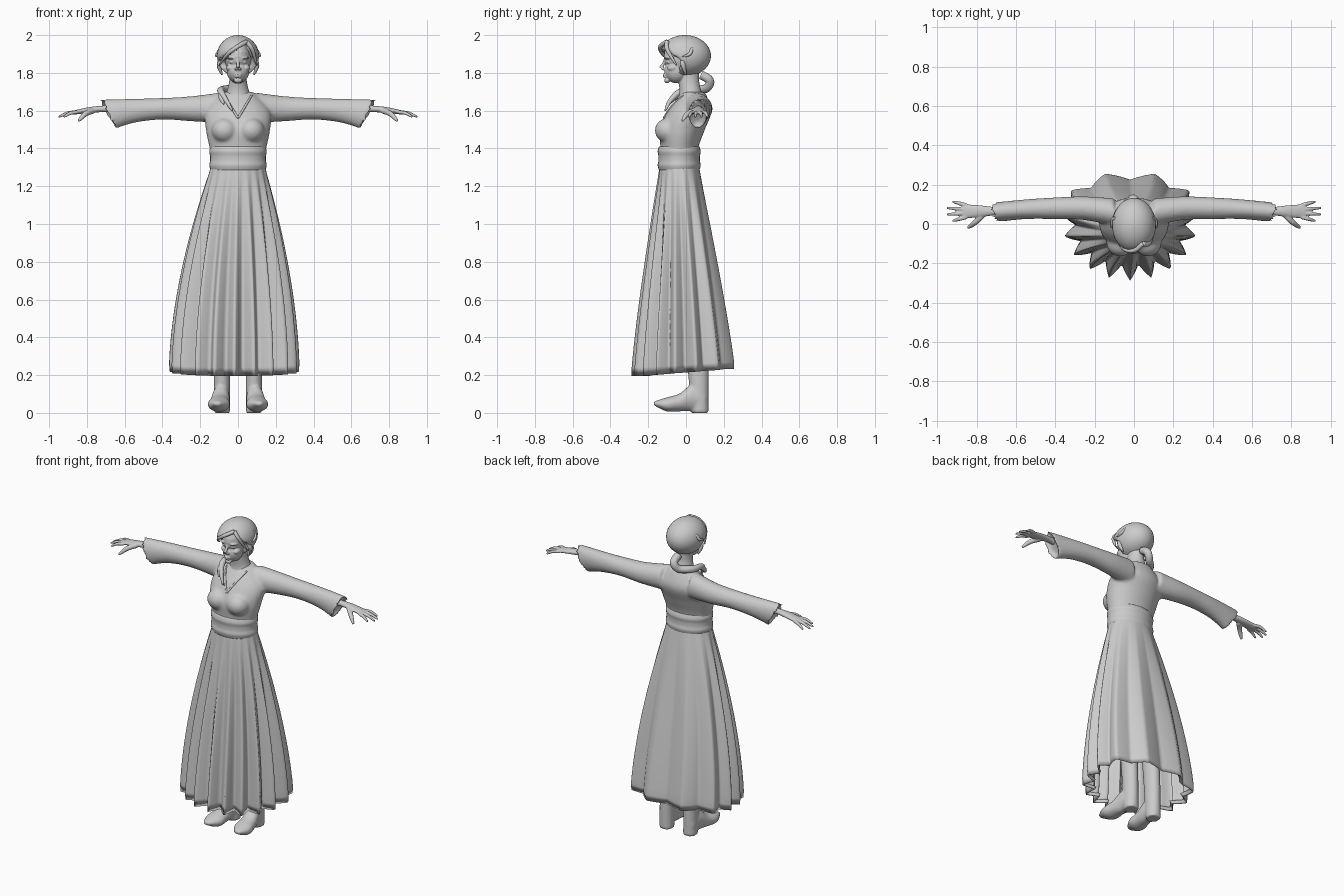
import bpy, bmesh, math
from mathutils import Vector, Matrix

if "Cube" in bpy.data.objects:
    bpy.data.objects.remove(bpy.data.objects["Cube"])

grey = bpy.data.materials.new("plain grey")
grey.use_nodes = True
colour = (.6, .6, .6, 1)
grey.diffuse_color = colour
grey.node_tree.nodes["Principled BSDF"].inputs["Base Color"].default_value = colour


def smooth_path(points, steps=5):
    """Catmull-Rom samples through a list of points."""
    points = [Vector(p) for p in points]
    last, path = len(points) - 1, []
    for i in range(last):
        before, start, end, after = (points[min(max(k, 0), last)] for k in range(i - 1, i + 3))
        for step in range(steps):
            t = step / steps
            bend = 2 * before - 5 * start + 4 * end - after
            twist = 3 * (start - end) + after - before
            path.append(start + (end - before + (bend + twist * t) * t) * t / 2)
    return path + [points[last]]


def skin_rings(bm, rings, caps=True):
    """Bridge rings of points; returns the closing face when capped."""
    rows = [[bm.verts.new(point) for point in ring] for ring in rings]
    count = len(rows[0])
    for row, following in zip(rows, rows[1:]):
        for i in range(count):
            j = (i + 1) % count
            bm.faces.new((row[i], row[j], following[j], following[i]))
    if caps:
        bm.faces.new(rows[0])
        return bm.faces.new(rows[-1])


def loft(bm, axis, start, end, mid_a, half_a, mid_b, half_b, slant=0, sides=32):
    """Ellipses evenly spaced along an axis; each measure is a number or a list."""
    measures = (mid_a, half_a, mid_b, half_b, slant)
    stations = max(len(m) for m in measures if isinstance(m, tuple))
    columns = [m if isinstance(m, tuple) else (m,) * stations for m in measures]
    places = [start + (end - start) * i / (stations - 1) for i in range(stations)]
    rings = []
    for place, centre_a, size_a, centre_b, size_b, lean in smooth_path(zip(places, *columns)):
        ring = []
        for i in range(sides):
            angle = math.tau * i / sides
            a = centre_a + size_a * math.cos(angle)
            rise = size_b * math.sin(angle)
            b, p = centre_b + rise, place + lean * rise
            ring.append({"X": (p, a, b), "Y": (a, p, b), "Z": (a, b, p)}[axis])
        rings.append(ring)
    return skin_rings(bm, rings)


def ball(bm, centre, size, segments=24):
    placing = Matrix.Translation(centre) @ Matrix.Diagonal((*size, 1))
    bmesh.ops.create_uvsphere(bm, u_segments=segments, v_segments=segments // 2, radius=1, matrix=placing)


def tube(bm, points, thick, tip, sides=10):
    """Round strand that keeps its thickness and narrows towards the tip."""
    path = smooth_path(points)
    last, rings = len(path) - 1, []
    for i, point in enumerate(path):
        along = path[min(i + 1, last)] - path[max(i - 1, 0)]
        turn = along.to_track_quat("Z", "Y")
        radius = thick + (tip - thick) * (i / last) ** 3
        angles = [math.tau * k / sides for k in range(sides)]
        rings.append([point + turn @ Vector((math.cos(a), math.sin(a), 0)) * radius for a in angles])
    skin_rings(bm, rings)


def finish(name, bm, voxel=0, blur=0, mirror=False):
    bmesh.ops.recalc_face_normals(bm, faces=bm.faces)
    for face in bm.faces:
        face.smooth = True
    mesh = bpy.data.meshes.new(name)
    bm.to_mesh(mesh)
    bm.free()
    mesh.materials.append(grey)
    part = bpy.data.objects.new(name, mesh)
    bpy.context.collection.objects.link(part)
    if voxel:
        blend = part.modifiers.new("blend", "REMESH")
        blend.mode, blend.voxel_size, blend.use_smooth_shade = "VOXEL", voxel, True
    if blur:
        soften = part.modifiers.new("soften", "SMOOTH")
        soften.factor, soften.iterations = .5, blur
    if mirror:
        part.modifiers.new("mirror", "MIRROR").use_mirror_merge = False
    return part


# Bodice with bust and flared sleeves, blended into one cloth
bm = bmesh.new()
loft(bm, "Z", 1.3, 1.7, 0, (.13, .15, .17, .17, .08),
     (-.035, -.035, -.02, .02, .04), (.1, .1, .12, .115, .06))
cuffs = []
for side in (-1, 1):
    ball(bm, (side * .07, -.095, 1.495), (.07, .07, .066))
    cuffs.append(loft(bm, "X", side * .1, side * .7, (.06, .08, .08, .075, .06), (.07, .06, .055, .05, .05),
                      (1.615, 1.61, 1.61, 1.6, 1.58), (.08, .066, .057, .063, .078),
                      (0, 0, 0, side * .1, side * .6)))
bmesh.ops.recalc_face_normals(bm, faces=bm.faces)
bmesh.ops.inset_individual(bm, faces=cuffs, thickness=.018, depth=-.03)
bodice = finish("bodice", bm, voxel=.009, blur=6)

# Neckline edging laid on the bodice front
bpy.context.view_layer.update()
cloth = bodice.evaluated_get(bpy.context.evaluated_depsgraph_get())
bm = bmesh.new()
for side in (-1, 1):
    edge = []
    for i in range(9):
        above = Vector((side * .009 * i, -1, 1.56 + .015 * i))
        hit, spot, normal, index = cloth.ray_cast(above, Vector((0, 1, 0)))
        if hit:
            edge.append(spot)
    tube(bm, edge, thick=.006, tip=.005)
finish("neckline_edging", bm)

# Wide sash with rolled edges
bm = bmesh.new()
bulge = (0, .007, .003, .003, .007, 0)
loft(bm, "Z", 1.285, 1.41, 0, tuple(.145 + b for b in bulge), -.036, tuple(.107 + b for b in bulge))
finish("sash", bm)

# Pleated skirt: waist ellipse blending into a zigzag hem that curls under
def skirt_point(angle, drop, curl):
    c, s = math.cos(angle), math.sin(angle)
    pleat = math.asin(math.sin(15 * angle + 5 * c)) * (.02 - .006 * s)
    hem_x = c * (.31 + pleat) * (1 + .25 * max(s, 0)) - .02
    hem_y = s * (.25 + pleat)
    wide = curl * (1 - (1 - drop) ** 1.75)
    deep = curl * (1 - (1 - drop) ** 1.2)
    x = .145 * c + (hem_x - .145 * c) * wide
    waist_y = .105 * s - .035
    y = waist_y + (hem_y - waist_y) * deep
    return x, y, 1.3 - 1.09 * drop + (.02 * s + .2 * (1 - curl)) * drop ** 6

around = [math.tau * i / 180 for i in range(180)]
levels = [(i / 24, 1) for i in range(24)] + [(1, .98), (1, .94), (1, .88)]
bm = bmesh.new()
skin_rings(bm, [[skirt_point(a, drop, curl) for a in around] for drop, curl in levels], caps=False)
finish("skirt", bm)

# Legs and boots
bm = bmesh.new()
loft(bm, "Z", 0, .9, .085, .043, (.075, .06, .03, 0), (.045, .058, .06, .07))
loft(bm, "Y", -.17, .1, (.11, .103, .097, .09, .09), (.02, .057, .052, .045, .035),
     (.05, .045, .055, .08, .07), (.01, .037, .047, .07, .05))
finish("boots", bm, voxel=.008, blur=3, mirror=True)

# Hands with fingers and thumb
bm = bmesh.new()
loft(bm, "X", .6, .87, .065, (.027, .02, .03, .037), (1.605, 1.61, 1.604, 1.59), (.028, .018, .016, .011))
for finger in range(4):
    spread = finger - 1.5
    reach = .955 - .014 * spread ** 2
    knuckle = Vector((.85, .065 + .02 * spread, 1.592))
    tip = Vector((reach, .065 + .033 * spread, 1.566))
    middle = (knuckle + tip) / 2 + Vector((0, 0, .008))
    tube(bm, [knuckle, middle, tip], thick=.0105, tip=.005)
tube(bm, [(.765, .05, 1.6), (.805, .01, 1.585), (.845, -.02, 1.545)], thick=.016, tip=.006)
finish("hands", bm, voxel=.0045, blur=2, mirror=True)

# Head and neck with blended features
bm = bmesh.new()
ball(bm, (0, 0, 1.885), (.074, .118, .1))
ball(bm, (0, -.05, 1.81), (.06, .064, .065))
ball(bm, (0, -.1, 1.76), (.022, .015, .015))
loft(bm, "Z", 1.62, 1.82, 0, (.1, .065, .047, .045), (.02, .025, .015, .01), (.08, .06, .055, .06))
tube(bm, [(0, -.108, 1.875), (0, -.118, 1.85), (0, -.134, 1.826)], thick=.008, tip=.011)
for lip in (1.78, 1.79):
    ball(bm, (0, -.11, lip), (.02, .013, .005))
for side in (-1, 1):
    ball(bm, (side * .01, -.12, 1.821), (.009, .011, .007))
    ball(bm, (side * .032, -.09, 1.856), (.014, .014, .007))
    ball(bm, (side * .032, -.095, 1.878), (.026, .02, .007))
    ball(bm, (side * .043, -.07, 1.826), (.02, .03, .018))
finish("head", bm, voxel=.0038, blur=2)

# Hair cap: the face opening is tucked inside the head, with a side parting
bm = bmesh.new()
ball(bm, (0, -.006, 1.89), (.111, .138, .11), segments=64)
parting = .045
for vert in bm.verts:
    x, y, z = vert.co
    slope = .6 if x < parting else 1.3
    if y < -.04 and z < 1.955 - slope * abs(x - parting):
        vert.co = (x * .55, y * .5, z)
finish("hair", bm, blur=1)

# Loose strands around the face
bm = bmesh.new()
start = (parting, -.1, 1.965)
tube(bm, [start, (0, -.135, 1.94), (-.055, -.123, 1.9), (-.1, -.05, 1.84)], thick=.012, tip=.003)
tube(bm, [start, (.075, -.1, 1.925), (.1, -.05, 1.84)], thick=.012, tip=.003)
for side in (-1, 1):
    tube(bm, [(side * .085, -.02, 1.88), (side * .1, -.015, 1.84), (side * .085, 0, 1.79)], thick=.014, tip=.003)
    tube(bm, [(side * .09, .03, 1.93), (side * .11, .02, 1.9), (side * .117, -.02, 1.885)], thick=.01, tip=.002)
finish("hair_strands", bm)

# Tied tail looping behind the neck and over the right shoulder
bm = bmesh.new()
tube(bm, [(0, .08, 1.79), (0, .125, 1.76), (-.025, .11, 1.72), (-.08, .05, 1.71), (-.09, -.03, 1.7),
          (-.06, -.085, 1.65), (-.03, -.11, 1.6)], thick=.024, tip=.004)
tube(bm, [(-.09, -.02, 1.7), (-.09, -.06, 1.67), (-.075, -.09, 1.635)], thick=.015, tip=.003)
finish("hair_tail", bm)
